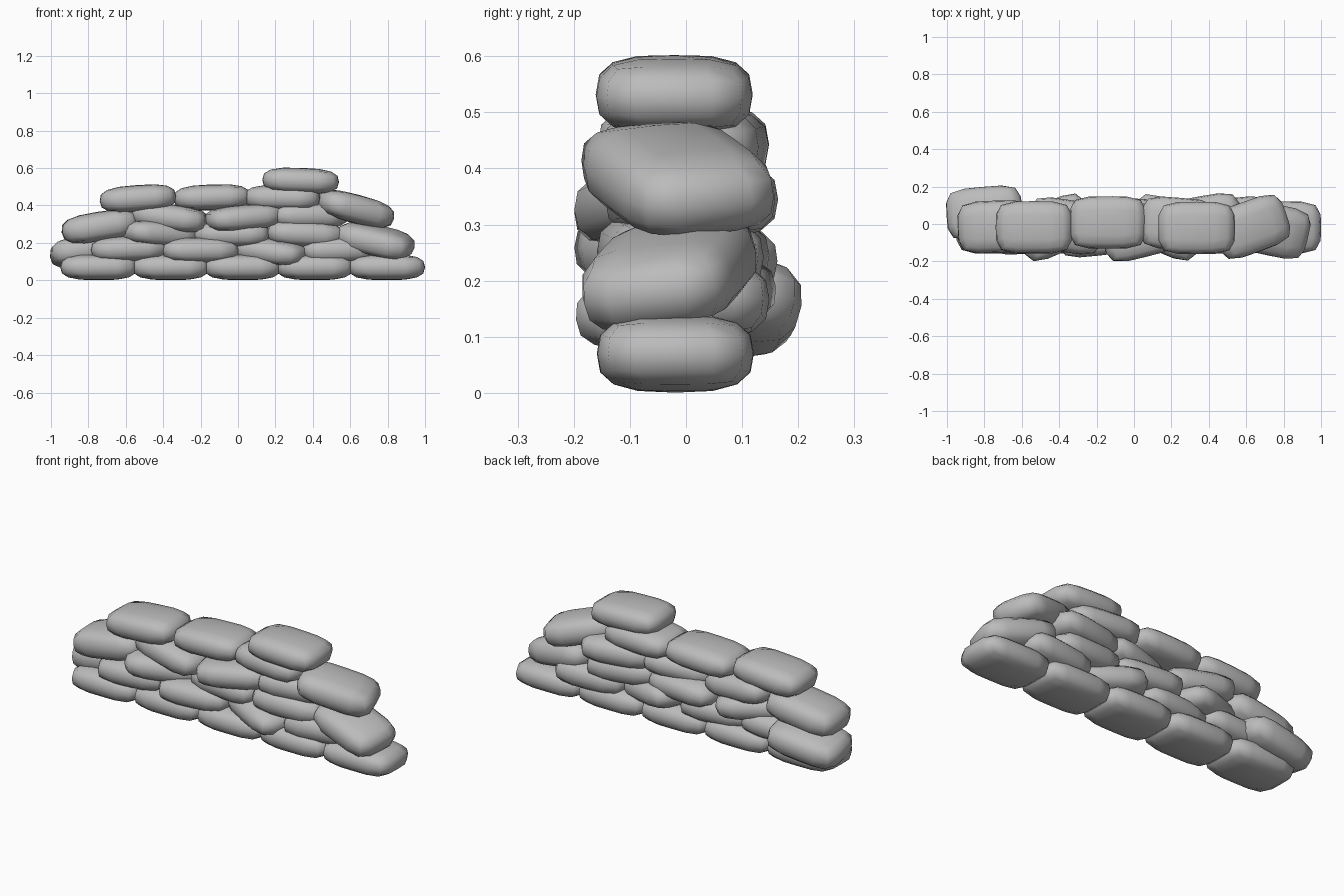
import bpy
import bmesh
from math import radians
from mathutils import Matrix, Euler

cube = bpy.data.objects.get("Cube")
if cube:
    bpy.data.objects.remove(cube, do_unlink=True)

# One grey cloth colour
cloth = bpy.data.materials.new("grey_cloth")
cloth.use_nodes = True
GREY = (0.5, 0.5, 0.5, 1)
cloth.diffuse_color = GREY
cloth.node_tree.nodes["Principled BSDF"].inputs["Base Color"].default_value = GREY


def pillow(co):
    """Pull a cube point onto a pillow: squarish in plan, softer in thickness."""
    x, y, z = (abs(c) for c in co)
    plan = (x ** 4.5 + y ** 4.5) ** (1 / 4.5)
    return co / (plan ** 2.9 + z ** 2.9) ** (1 / 2.9)


def sandbag(name, centre, turn=(0, 0, 0), thickness=0.139):
    """turn = roll about x, downward tilt of the +x end, yaw about z (degrees)."""
    bm = bmesh.new()
    bmesh.ops.create_cube(bm, size=2)
    bmesh.ops.subdivide_edges(bm, edges=bm.edges[:], cuts=3, use_grid_fill=True)
    for v in bm.verts:
        v.co = pillow(v.co)
    half_size = Matrix.Diagonal((0.205, 0.14, thickness / 2, 1))
    bmesh.ops.transform(bm, matrix=half_size, verts=bm.verts)
    mesh = bpy.data.meshes.new(name)
    bm.to_mesh(mesh)
    bm.free()
    mesh.materials.append(cloth)
    mesh.shade_smooth()
    bag = bpy.data.objects.new(name, mesh)
    bag.location = centre
    bag.rotation_euler = Euler([radians(a) for a in turn])
    bpy.context.collection.objects.link(bag)


# Level bottom course
for i in range(5):
    sandbag(f"base_bag_{i + 1}", (-0.745 + i * 0.385, -0.019, 0.07))

# Loosely stacked courses, from the bottom up: centre, turn, optional thickness
courses = {
    "second": [
        ((-0.8, 0.06, 0.16), (-8, -8, 5), 0.16),
        ((-0.585, -0.02, 0.168), (0, -2, 3)),
        ((-0.205, -0.03, 0.16), (0, 0, 6)),
        ((0.175, -0.018, 0.16), (4, 7, -23)),
        ((0.54, 0.0, 0.163), (0, -2, 6), 0.145),
        ((0.735, -0.03, 0.213), (7, 13, -12), 0.155),
    ],
    "third": [
        ((-0.74, -0.015, 0.287), (0, -9, 2), 0.16),
        ((-0.425, -0.018, 0.247), (0, 4, 24)),
        ((-0.03, 0.0, 0.245), (0, 0, -6)),
        ((0.355, -0.01, 0.247), (0, 3, 6), 0.145),
    ],
    "fourth": [
        ((-0.365, -0.01, 0.335), (0, 7, -9), 0.145),
        ((0.03, -0.04, 0.335), (0, -5, 14)),
        ((0.375, 0.01, 0.345), (0, 0, 10), 0.145),
        ((0.627, -0.015, 0.382), (5, 14, 20), 0.155),
    ],
    "fifth": [
        ((-0.535, -0.018, 0.437), (0, -4, 0), 0.145),
        ((-0.14, 0.008, 0.443), (0, -2, 0)),
        ((0.24, 0.0, 0.44), (0, 1, -5)),
    ],
    "top": [
        ((0.335, -0.021, 0.532), (0, 2, 0)),
    ],
}
for course, bags in courses.items():
    for i, bag in enumerate(bags):
        sandbag(f"{course}_bag_{i + 1}", *bag)
